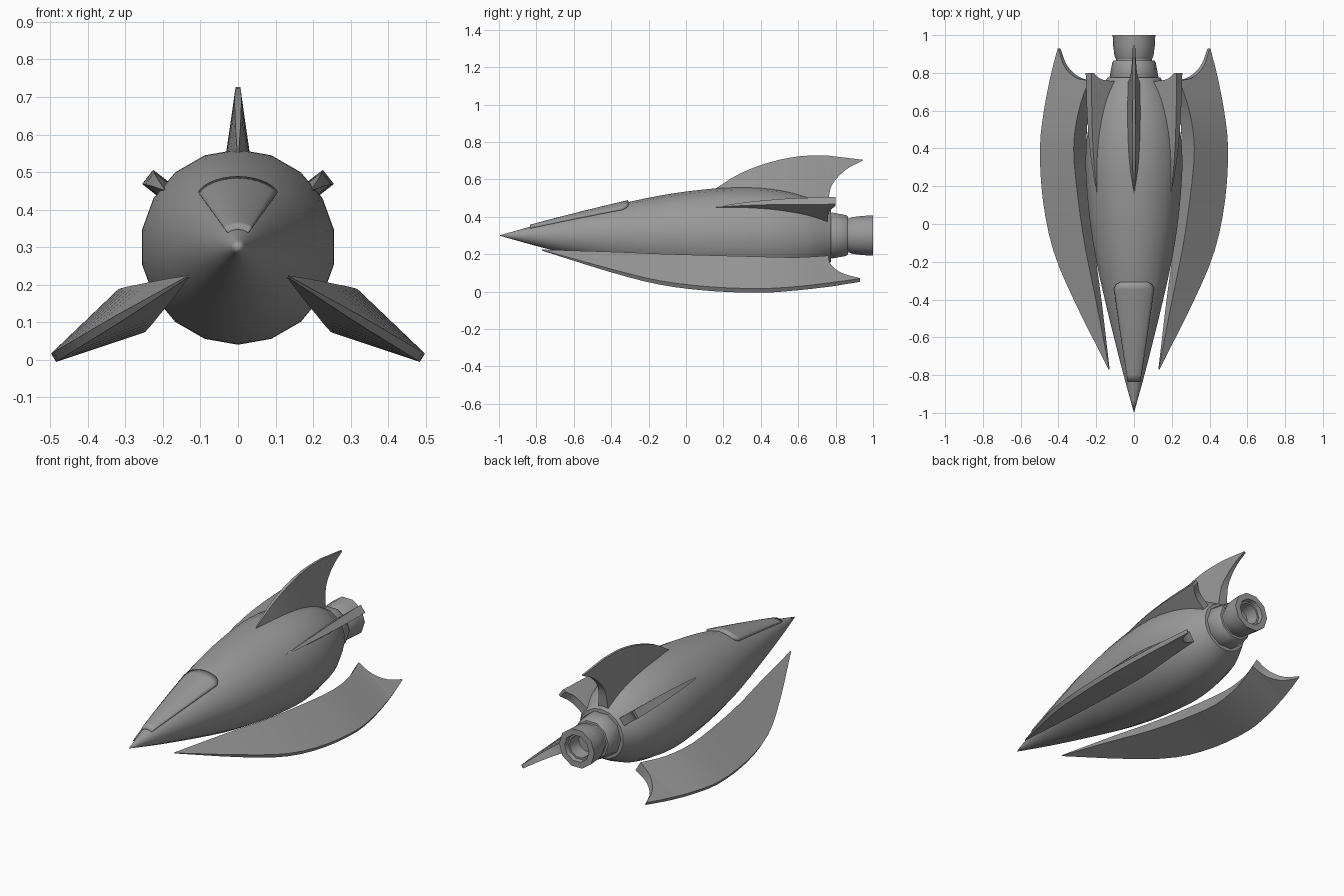
import bpy, bmesh, math
from mathutils import Vector

if "Cube" in bpy.data.objects:
    bpy.data.objects.remove(bpy.data.objects["Cube"])

AXIS_Z = 0.30
grey = bpy.data.materials.new("hull_grey")
grey.diffuse_color = (0.32, 0.32, 0.32, 1)
grey.use_nodes = True
grey.node_tree.nodes["Principled BSDF"].inputs["Base Color"].default_value = grey.diffuse_color


def finish(name, bm, angle=30):
    bmesh.ops.remove_doubles(bm, verts=bm.verts, dist=1e-5)
    bmesh.ops.recalc_face_normals(bm, faces=bm.faces)
    me = bpy.data.meshes.new(name)
    bm.to_mesh(me)
    bm.free()
    me.materials.append(grey)
    ob = bpy.data.objects.new(name, me)
    bpy.context.collection.objects.link(ob)
    bpy.ops.object.select_all(action='DESELECT')
    bpy.context.view_layer.objects.active = ob
    ob.select_set(True)
    bpy.ops.object.shade_smooth_by_angle(angle=math.radians(angle))
    return ob


def smooth(pts, n):
    """Catmull-Rom refinement of a list of tuples."""
    p = [Vector(q) for q in pts]
    p = [2 * p[0] - p[1]] + p + [2 * p[-1] - p[-2]]
    out = []
    for a, b, c, d in zip(p, p[1:], p[2:], p[3:]):
        for k in range(n):
            t = k / n
            out.append(0.5 * (2 * b + (c - a) * t + (2 * a - 5 * b + 4 * c - d) * t * t
                              + (3 * b - a - 3 * c + d) * t ** 3))
    return out + [p[-2]]


def lathe(name, profile, sides, phase, angle=30):
    """Revolve (y, radius) points about the long axis."""
    bm = bmesh.new()
    rings = []
    for y, r in profile:
        rings.append([bm.verts.new((r * math.cos(phase + math.tau * i / sides), y,
                                    AXIS_Z + r * math.sin(phase + math.tau * i / sides)))
                      for i in range(sides)])
    for a, b in zip(rings, rings[1:]):
        for i in range(sides):
            j = (i + 1) % sides
            bm.faces.new((a[i], a[j], b[j], b[i]))
    return finish(name, bm, angle)


def fin(name, origin, direction, front, rear, side=1):
    """Loft quads along y; stations are (y, inner, inner half-thickness, outer, outer half-thickness).
    The rear list forms the concave trailing edge."""
    d = Vector((direction[0], 0, direction[1])).normalized()
    n = Vector((-d.z, 0, d.x))
    o = Vector((origin[0], 0, origin[1]))
    bm = bmesh.new()
    rings = []
    for y, si, ti, so, to in smooth(front, 3) + smooth([front[-1]] + rear, 3)[1:]:
        ring = []
        for s, t in ((si, ti), (so, to), (so, -to), (si, -ti)):
            p = o + d * s + n * t
            ring.append(bm.verts.new((side * p.x, y, p.z)))
        rings.append(ring)
    for a, b in zip(rings, rings[1:]):
        for i in range(4):
            j = (i + 1) % 4
            bm.faces.new((a[i], a[j], b[j], b[i]))
    bm.faces.new(rings[0])
    bm.faces.new(rings[-1])
    return finish(name, bm)


# Hull
hull = smooth([(-1, 0), (-0.8, 0.056), (-0.6, 0.108), (-0.4, 0.157), (-0.2, 0.202),
               (0, 0.235), (0.2, 0.255), (0.35, 0.26), (0.5, 0.247), (0.65, 0.208),
               (0.775, 0.142)], 3)
hull[0][1] = 0
lathe("hull", [tuple(p) for p in hull] + [(0.785, 0)], 18, math.pi / 2)


def hull_radius(y):
    for a, b in zip(hull, hull[1:]):
        if a[0] <= y <= b[0]:
            return a[1] + (b[1] - a[1]) * (y - a[0]) / (b[0] - a[0])


# Rear collar and hollow nozzle
lathe("collar", [(0.76, 0), (0.765, 0.122), (0.78, 0.129), (0.855, 0.115), (0.865, 0.108),
                 (0.866, 0.096), (0.89, 0.094), (0.89, 0)], 10, 0, 40)
lathe("nozzle", [(0.87, 0), (0.87, 0.094), (0.89, 0.103), (0.94, 0.110), (1.0, 0.113),
                 (1.0, 0.078), (0.975, 0.074), (0.975, 0.064), (0.90, 0.058),
                 (0.90, 0)], 10, 0, 40)

# Canopy shell lying on the hull, with rounded rear corners
bm = bmesh.new()
grid = []
NA, NY = 12, 14
for i in range(NA + 1):
    u = 2 * i / NA - 1
    a = math.radians(36) * u
    y_end = -0.31 - 0.03 * max(0, (abs(u) - 0.65) / 0.35) ** 2
    row = []
    for k in range(NY + 1):
        y = -0.835 + (y_end + 0.835) * k / NY
        r = hull_radius(y) + 0.011
        row.append(bm.verts.new((r * math.sin(a), y, AXIS_Z + r * math.cos(a))))
    grid.append(row)
for a, b in zip(grid, grid[1:]):
    for k in range(NY):
        bm.faces.new((a[k], a[k + 1], b[k + 1], b[k]))
canopy = finish("canopy", bm)
if canopy.data.polygons[0].normal.z < 0:
    canopy.data.flip_normals()
shell = canopy.modifiers.new("shell", 'SOLIDIFY')
shell.thickness = 0.02
shell.offset = -1

# Dorsal fin
fin("dorsal_fin", (0, AXIS_Z), (0, 1),
    [(0.16, 0.20, 0.004, 0.252, 0.002), (0.29, 0.20, 0.030, 0.332, 0.007),
     (0.45, 0.18, 0.042, 0.392, 0.009), (0.61, 0.15, 0.042, 0.424, 0.007),
     (0.755, 0.13, 0.032, 0.427, 0.006)],
    [(0.772, 0.25, 0.022, 0.426, 0.006), (0.81, 0.31, 0.015, 0.421, 0.006),
     (0.87, 0.362, 0.010, 0.414, 0.006), (0.945, 0.40, 0.006, 0.405, 0.005)])

for side, label in ((1, "right"), (-1, "left")):
    # Large lower wings, standing clear of the hull
    fin(label + "_wing", (0.13, 0.223), (0.855, -0.515),
        [(-0.77, 0, 0.002, 0.004, 0.002), (-0.41, 0.065, 0.028, 0.21, 0.010),
         (-0.14, 0.118, 0.047, 0.34, 0.012), (0.13, 0.157, 0.061, 0.404, 0.013),
         (0.4, 0.181, 0.067, 0.422, 0.013), (0.6, 0.160, 0.050, 0.398, 0.012),
         (0.76, 0.11, 0.031, 0.363, 0.012)],
        [(0.77, 0.18, 0.026, 0.36, 0.012), (0.80, 0.235, 0.021, 0.352, 0.012),
         (0.85, 0.278, 0.016, 0.338, 0.011), (0.93, 0.309, 0.010, 0.314, 0.010)], side)
    # Short upper side strakes
    fin(label + "_strake", (0, AXIS_Z), (0.79, 0.613),
        [(0.16, 0.20, 0.002, 0.25, 0.002), (0.35, 0.20, 0.013, 0.280, 0.012),
         (0.55, 0.18, 0.021, 0.297, 0.020), (0.755, 0.13, 0.024, 0.303, 0.024)],
        [(0.765, 0.235, 0.024, 0.304, 0.024), (0.80, 0.29, 0.024, 0.305, 0.024)], side)
